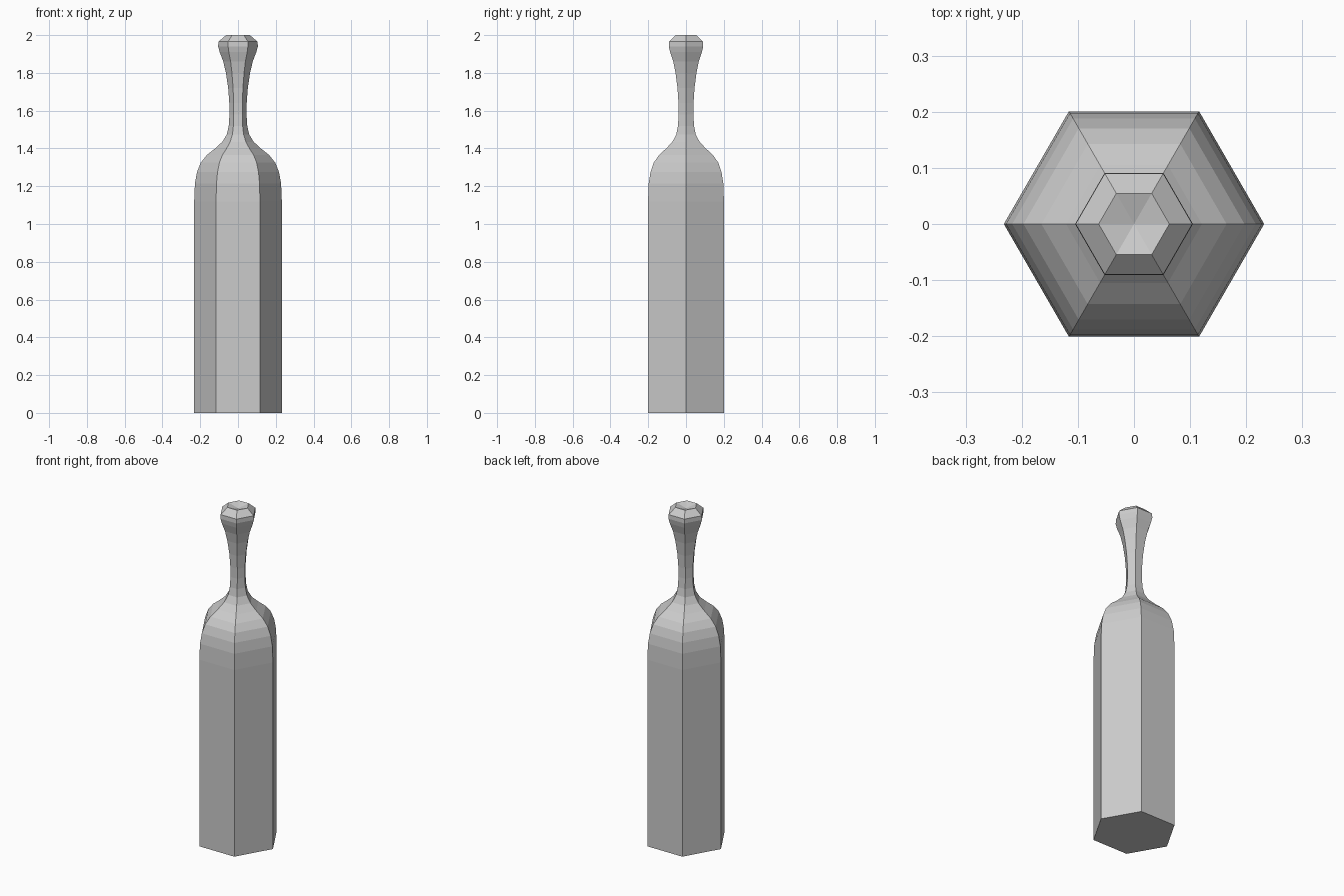
import bpy, bmesh
from math import cos, sin, pi

if "Cube" in bpy.data.objects:
    bpy.data.objects.remove(bpy.data.objects["Cube"])

SIDES = 6
# (corner radius, height) outline from base to rim
PROFILE = [(0.232, 0), (0.232, 1.12), (0.228, 1.215), (0.217, 1.275),
           (0.197, 1.325), (0.165, 1.365), (0.121, 1.40), (0.083, 1.435),
           (0.059, 1.475), (0.049, 1.52), (0.045, 1.58), (0.046, 1.64),
           (0.052, 1.72), (0.064, 1.80), (0.078, 1.86), (0.097, 1.91),
           (0.105, 1.94), (0.104, 1.965), (0.063, 2.0)]
DIMPLE_Z = 1.982

bm = bmesh.new()

# Six-sided rings along the outline
rings = [[bm.verts.new((r * cos(2 * pi * i / SIDES), r * sin(2 * pi * i / SIDES), z))
          for i in range(SIDES)] for r, z in PROFILE]
for low, high in zip(rings, rings[1:]):
    for i in range(SIDES):
        j = (i + 1) % SIDES
        bm.faces.new((low[i], low[j], high[j], high[i]))

# Flat base and shallow dimple in the top
bm.faces.new(rings[0][::-1])
centre = bm.verts.new((0, 0, DIMPLE_Z))
for i in range(SIDES):
    bm.faces.new((rings[-1][i], rings[-1][(i + 1) % SIDES], centre))

bmesh.ops.recalc_face_normals(bm, faces=bm.faces)
mesh = bpy.data.meshes.new("hexagonal_bottle")
bm.to_mesh(mesh)
bm.free()
bottle = bpy.data.objects.new("hexagonal_bottle", mesh)
bpy.context.collection.objects.link(bottle)
